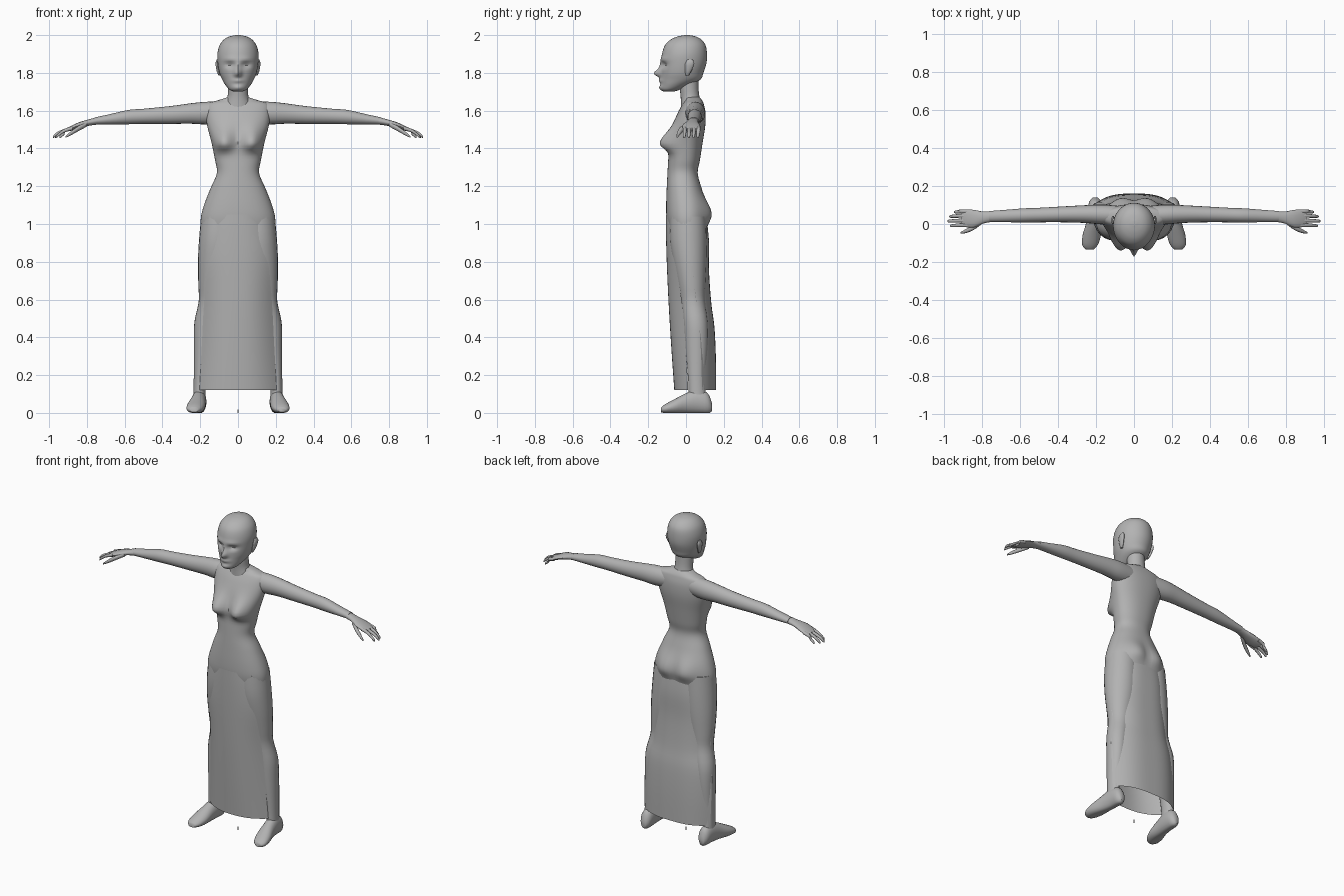
import bpy, math
from mathutils import Vector

grey = bpy.data.materials.new("plain_grey")
grey.diffuse_color = (0.45, 0.45, 0.45, 1)


def spline(rows, steps):
    """Smoothly interpolate rows of numbers (Catmull-Rom)."""
    out, n = [], len(rows)
    for i in range(n - 1):
        p = [rows[max(0, min(n - 1, i + k))] for k in (-1, 0, 1, 2)]
        for s in range(steps):
            t = s / steps
            out.append([0.5 * (2 * b + (c - a) * t + (2 * a - 5 * b + 4 * c - d) * t * t
                               + (3 * b - a - 3 * c + d) * t ** 3) for a, b, c, d in zip(*p)])
    return out + [list(rows[-1])]


def add_mesh(name, verts, faces, mirror=False):
    me = bpy.data.meshes.new(name)
    me.from_pydata(verts, [], faces)
    me.update()
    me.materials.append(grey)
    ob = bpy.data.objects.new(name, me)
    bpy.context.collection.objects.link(ob)
    bpy.ops.object.select_all(action='DESELECT')
    ob.select_set(True)
    bpy.context.view_layer.objects.active = ob
    bpy.ops.object.shade_smooth_by_angle(angle=math.radians(50))
    if mirror:
        ob.modifiers.new("mirror", 'MIRROR').use_mirror_merge = False
    return ob


def loft(name, rows, axis='z', seg=20, steps=3, mirror=False, power=1.0, shape=None):
    """Rows: position along axis, centre a, centre b, radius a, radius b."""
    rings, verts = spline(rows, steps), []
    for t, a, b, ra, rb in rings:
        for k in range(seg):
            ang = 2 * math.pi * k / seg
            c, s = math.cos(ang), math.sin(ang)
            u = a + ra * math.copysign(abs(c) ** power, c)
            v = b + rb * math.copysign(abs(s) ** power, s)
            p = Vector({'z': (u, v, t), 'x': (t, u, v), 'y': (u, t, v)}[axis])
            verts.append(shape(p, s) if shape else p)
    faces = []
    for r in range(len(rings) - 1):
        for k in range(seg):
            j = (k + 1) % seg
            faces.append((r * seg + k, r * seg + j, (r + 1) * seg + j, (r + 1) * seg + k))
    last = (len(rings) - 1) * seg
    faces += [tuple(reversed(range(seg))), tuple(range(last, last + seg))]
    # keep the faces pointing outward
    rising = rows[-1][0] > rows[0][0]
    if (axis == 'y') == rising:
        faces = [tuple(reversed(f)) for f in faces]
    return add_mesh(name, verts, faces, mirror)


def gauss(x, z, cx, cz, sx, sz):
    return math.exp(-((abs(x) - cx) / sx) ** 2 - ((z - cz) / sz) ** 2)


# Torso with bust and seat swelling out of the trunk
def torso_shape(p, s):
    if s < 0:
        low = 0.036 if p.z < 1.425 else 0.075
        p.y -= 0.062 * gauss(p.x, p.z, 0.078, 1.425, 0.055, low) * min(1, -s * 2)
    else:
        low = 0.05 if p.z < 1.05 else 0.08
        p.y += 0.03 * gauss(p.x, p.z, 0.075, 1.05, 0.07, low) * s
    return p


loft("torso", [
    (0.96, 0, 0.008, 0.195, 0.100), (1.03, 0, 0.005, 0.197, 0.108),
    (1.10, 0, 0.001, 0.180, 0.106), (1.19, 0, -0.010, 0.145, 0.092),
    (1.27, 0, -0.018, 0.112, 0.080), (1.34, 0, -0.010, 0.122, 0.084),
    (1.43, 0, 0.000, 0.140, 0.088), (1.52, 0, 0.016, 0.163, 0.086),
    (1.59, 0, 0.030, 0.170, 0.073), (1.635, 0, 0.038, 0.160, 0.056),
    (1.655, 0, 0.040, 0.105, 0.045), (1.672, 0, 0.030, 0.052, 0.040)],
    seg=56, steps=5, power=0.9, shape=torso_shape)

# Neck
loft("neck", [(1.62, 0, 0.028, 0.075, 0.055), (1.67, 0, 0.022, 0.056, 0.050),
              (1.72, 0, 0.016, 0.053, 0.050), (1.80, 0, 0.010, 0.053, 0.055)], seg=24)


# Head with carved face
def face_shape(p, s):
    if s < 0:
        x, z = p.x, p.z
        d = 0.010 * gauss(x, z, 0, 1.825, 0.016, 0.035)        # nose bridge
        d += 0.034 * gauss(x, z, 0, 1.797, 0.017, 0.019)       # nose tip
        d += 0.010 * gauss(x, z, 0, 1.758, 0.028, 0.011)       # lips
        d += 0.010 * gauss(x, z, 0, 1.722, 0.030, 0.014)       # chin
        d -= 0.018 * gauss(x, z, 0.042, 1.842, 0.026, 0.014)   # eye sockets
        d += 0.006 * gauss(x, z, 0.040, 1.872, 0.040, 0.012)   # brows
        p.y -= d
    return p


loft("head", [
    (1.702, 0, -0.090, 0.026, 0.030), (1.712, 0, -0.080, 0.046, 0.050),
    (1.735, 0, -0.055, 0.066, 0.078), (1.765, 0, -0.028, 0.084, 0.105),
    (1.80, 0, -0.020, 0.098, 0.112), (1.85, 0, -0.012, 0.107, 0.120),
    (1.90, 0, -0.008, 0.109, 0.119), (1.945, 0, -0.004, 0.098, 0.108),
    (1.975, 0, 0.000, 0.076, 0.083), (1.992, 0, 0.004, 0.048, 0.050),
    (2.0, 0, 0.005, 0.012, 0.012)], seg=64, steps=5, shape=face_shape)

# Ears
loft("ear", [(1.785, 0.097, 0.006, 0.005, 0.008), (1.81, 0.104, 0.012, 0.009, 0.017),
             (1.85, 0.110, 0.020, 0.009, 0.024), (1.872, 0.108, 0.022, 0.004, 0.012)],
     seg=12, mirror=True)

# Arms
loft("arm", [
    (0.08, 0.045, 1.590, 0.050, 0.058), (0.17, 0.050, 1.587, 0.052, 0.060),
    (0.25, 0.052, 1.585, 0.047, 0.054), (0.36, 0.051, 1.577, 0.042, 0.047),
    (0.50, 0.047, 1.570, 0.038, 0.040), (0.58, 0.045, 1.566, 0.037, 0.038),
    (0.68, 0.042, 1.554, 0.032, 0.027), (0.76, 0.040, 1.545, 0.028, 0.019)],
    axis='x', mirror=True)

# Hands
loft("hand", [
    (0.74, 0.040, 1.547, 0.028, 0.020), (0.79, 0.034, 1.537, 0.031, 0.017),
    (0.84, 0.028, 1.523, 0.046, 0.016), (0.88, 0.030, 1.508, 0.047, 0.013),
    (0.905, 0.032, 1.498, 0.042, 0.009)], axis='x', seg=16, mirror=True)

# Fingers: sideways position and tip reach
for i, (y, tip) in enumerate([(0.066, 0.945), (0.043, 0.970), (0.018, 0.980), (-0.006, 0.965)]):
    loft(f"finger_{i + 1}", [
        (0.875, y, 1.508, 0.011, 0.011), (0.915, y, 1.496, 0.010, 0.010),
        (tip - 0.025, y - 0.002, 1.480, 0.009, 0.009),
        (tip - 0.005, y - 0.003, 1.464, 0.007, 0.008), (tip, y - 0.003, 1.459, 0.003, 0.004)],
        axis='x', seg=10, steps=2, mirror=True)
loft("thumb", [
    (0.80, 0.010, 1.528, 0.012, 0.013), (0.845, -0.020, 1.505, 0.013, 0.014),
    (0.885, -0.038, 1.480, 0.010, 0.011), (0.912, -0.047, 1.462, 0.004, 0.005)],
    axis='x', seg=10, mirror=True)

# Legs
loft("leg", [
    (1.04, 0.100, 0.010, 0.095, 0.095), (0.92, 0.106, 0.012, 0.100, 0.098),
    (0.80, 0.113, 0.020, 0.099, 0.090), (0.68, 0.130, 0.030, 0.080, 0.074),
    (0.59, 0.142, 0.038, 0.066, 0.064), (0.48, 0.170, 0.052, 0.061, 0.064),
    (0.36, 0.182, 0.056, 0.052, 0.060), (0.22, 0.198, 0.056, 0.036, 0.048),
    (0.13, 0.204, 0.058, 0.031, 0.044), (0.06, 0.204, 0.062, 0.033, 0.048)],
    seg=24, mirror=True)


# Feet with flat soles
def sole(p, s):
    p.z = max(0.0, p.z)
    return p


loft("foot", [
    (0.138, 0.203, 0.030, 0.014, 0.020), (0.115, 0.203, 0.050, 0.033, 0.054),
    (0.060, 0.205, 0.060, 0.038, 0.064), (0.000, 0.212, 0.050, 0.041, 0.054),
    (-0.060, 0.222, 0.034, 0.048, 0.039), (-0.110, 0.231, 0.022, 0.041, 0.024),
    (-0.133, 0.233, 0.016, 0.022, 0.012)], axis='y', seg=20, mirror=True, shape=sole)


# Skirt panels. Rows: height, half width, edge y, centre y
def panel(name, rows, curve, flip):
    n, rings = 24, spline(rows, 4)
    verts = []
    for z, w, ye, yc in rings:
        for k in range(n + 1):
            u = -1 + 2 * k / n
            verts.append((w * u, ye + (yc - ye) * (1 - abs(u) ** curve), z))
    m = n + 1
    faces = [(r * m + k, r * m + k + 1, (r + 1) * m + k + 1, (r + 1) * m + k)
             for r in range(len(rings) - 1) for k in range(n)]
    add_mesh(name, verts, [f[::-1] for f in faces] if flip else faces)


panel("skirt_front", [
    (0.12, 0.205, 0.012, -0.062), (0.35, 0.192, -0.002, -0.078),
    (0.58, 0.180, -0.020, -0.092), (0.80, 0.160, -0.058, -0.102),
    (0.95, 0.125, -0.078, -0.106), (1.05, 0.085, -0.092, -0.107)], 2.4, False)
panel("skirt_back", [
    (0.12, 0.230, 0.085, 0.160), (0.30, 0.234, 0.080, 0.158),
    (0.46, 0.230, 0.070, 0.150), (0.58, 0.207, 0.055, 0.134),
    (0.75, 0.210, 0.035, 0.122), (0.90, 0.206, 0.020, 0.122),
    (1.01, 0.196, 0.010, 0.112)], 3.0, True)

# Tiny peg on the floor between the feet
loft("floor_peg", [(0.0, 0, 0, 0.003, 0.003), (0.018, 0, 0, 0.003, 0.003)], seg=6, steps=1)
